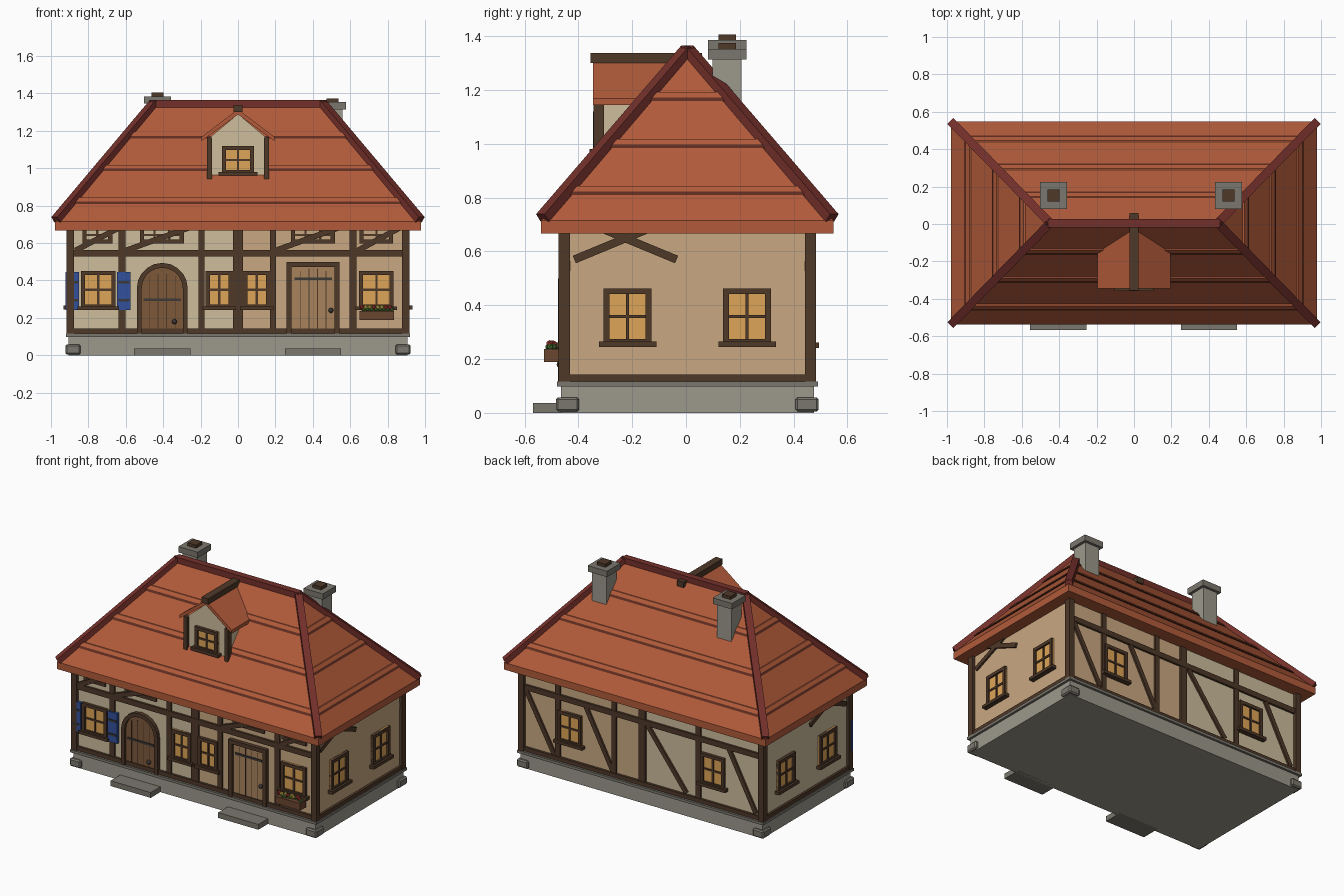
import bpy, bmesh, math, random
from mathutils import Matrix, Vector

if "Cube" in bpy.data.objects:
    bpy.data.objects.remove(bpy.data.objects["Cube"])

random.seed(4)
MATS = {}
COLORS = dict(roof="B25B3A", lip="5E2C1E", ridge="74302B", wood="4E3828", cream="CDBD9C", tan="C9A882",
              stone="9C988C", dark_stone="7A776D", glass="DEA557", blue="32509B", door="7D583A",
              light_door="A8845C", iron="3C3835", box="6B4630", leaf="4F7A35", red="B23A35", yellow="D8C050")


def mat(key):
    if key not in MATS:
        c = [int(COLORS[key][i:i + 2], 16) / 255 for i in (0, 2, 4)]
        MATS[key] = bpy.data.materials.new(key)
        MATS[key].diffuse_color = [((v + .055) / 1.055) ** 2.4 for v in c] + [1]
    return MATS[key]


def finish(name, bm, key):
    bmesh.ops.recalc_face_normals(bm, faces=bm.faces)
    me = bpy.data.meshes.new(name)
    bm.to_mesh(me)
    bm.free()
    me.materials.append(mat(key))
    ob = bpy.data.objects.new(name, me)
    bpy.context.collection.objects.link(ob)
    return ob


# Wall frames: local x runs along the wall, local -y points outward
def frame(deg):
    return Matrix.Translation((0, .005, 0)) @ Matrix.Rotation(math.radians(deg), 4, 'Z')


FRONT, RIGHT, BACK, LEFT = frame(0), frame(90), frame(180), frame(-90)
FD, SD = .455, .898          # wall distance from the centre: front/back, sides


def prism(name, M, pts, o0, o1, key):
    bm = bmesh.new()
    f = bm.faces.new([bm.verts.new(M @ Vector((x, -o0, z))) for x, z in pts])
    r = bmesh.ops.extrude_face_region(bm, geom=[f])
    move = M.to_3x3() @ Vector((0, o0 - o1, 0))
    bmesh.ops.translate(bm, vec=move, verts=[v for v in r['geom'] if isinstance(v, bmesh.types.BMVert)])
    return finish(name, bm, key)


def box(name, M, x0, x1, z0, z1, o0, o1, key):
    return prism(name, M, [(x0, z0), (x1, z0), (x1, z1), (x0, z1)], o0, o1, key)


def beam(name, p, q, w, d, normal, key):
    p, q = Vector(p), Vector(q)
    t = (q - p).normalized()
    s = t.cross(Vector(normal)).normalized()
    n = s.cross(t)
    R = Matrix((s * w, n * d, t * (q - p).length)).transposed().to_4x4()
    bm = bmesh.new()
    bmesh.ops.create_cube(bm, size=1, matrix=Matrix.Translation((p + q) / 2) @ R)
    return finish(name, bm, key)


def brace(M, D, x0, z0, x1, z1):
    n = M.to_3x3() @ Vector((0, -1, 0))
    beam("brace", M @ Vector((x0, -D, z0)), M @ Vector((x1, -D, z1)), .03, .024, n, "wood")


def window(M, D, cx, w, z0, z1, cols=2, sill=True):
    x0, x1, t = cx - w / 2, cx + w / 2, .022
    box("window_glass", M, x0, x1, z0, z1, D - .02, D + .008, "glass")
    for a, b, c, d in ((x0, x0 + t, z0, z1), (x1 - t, x1, z0, z1), (x0, x1, z0, z0 + t), (x0, x1, z1 - t, z1)):
        box("window_frame", M, a, b, c, d, D - .02, D + .02, "wood")
    for i in range(1, cols):
        x = x0 + w * i / cols
        box("mullion", M, x - .006, x + .006, z0, z1, D, D + .014, "wood")
    zm = (z0 + z1) / 2
    box("glazing_bar", M, x0, x1, zm - .006, zm + .006, D, D + .014, "wood")
    if sill:
        box("window_sill", M, x0 - .018, x1 + .018, z0 - .008, z0 + .012, D - .01, D + .034, "wood")


# Stone base, corner stones and door steps
box("foundation", FRONT, -.905, .905, 0, .1, -.47, .47, "stone")
box("foundation_ledge", FRONT, -.92, .92, .098, .116, -.485, .485, "dark_stone")
for sx in (-1, 1):
    for sy in (-1, 1):
        ob = box("corner_stone", FRONT, sx * .882 - .041, sx * .882 + .041, .005, .058,
                 sy * .445 - .043, sy * .445 + .043, "dark_stone")
        b = ob.modifiers.new("bevel", 'BEVEL')
        b.width, b.segments = .008, 1
for x in (-.405, .4):
    box("door_step", FRONT, x - .15, x + .15, 0, .036, .44, .573, "dark_stone")

# Walls, two halves in two plasters
box("cream_wall", FRONT, -SD, 0, .1, .69, -FD, FD, "cream")
box("tan_wall", FRONT, 0, SD, .1, .69, -FD, FD, "tan")

# Timber frame
for sx in (-1, 1):
    for sy in (-1, 1):
        box("corner_post", FRONT, sx * .897 - .02, sx * .897 + .02, .115, .69,
            sy * .458 - .021, sy * .458 + .021, "wood")
for M, D, L in ((FRONT, FD, .9), (BACK, FD, .9), (RIGHT, SD, .46), (LEFT, SD, .46)):
    box("sill_beam", M, -L, L, .115, .143, D - .02, D + .016, "wood")
for M in (FRONT, BACK):
    box("middle_beam", M, -.9, .9, .528, .564, FD - .02, FD + .014, "wood")
for x, w in ((-.62, .038), (-.195, .034), (0, .055), (.187, .034), (.615, .038)):
    box("front_post", FRONT, x - w / 2, x + w / 2, .14, .69, FD - .02, FD + .012, "wood")
for x, w in ((-.63, .035), (-.21, .035), (0, .05), (.42, .035)):
    box("back_post", BACK, x - w / 2, x + w / 2, .14, .69, FD - .02, FD + .012, "wood")
for x0, x1 in ((-.87, -.62), (-.6, -.24), (.2, .56), (.64, .88)):
    brace(FRONT, FD + .008, x0, .56, x1, .69)
for x0, x1 in ((-.87, -.66), (-.42, -.22), (.04, .33), (.65, .85)):
    brace(BACK, FD, x0, .53, x1, .15)
for M, s in ((RIGHT, 1), (LEFT, -1)):
    brace(M, SD, s * -.42, .57, s * -.13, .69)
    brace(M, SD, s * -.04, .57, s * -.33, .69)

# Windows
for x, w in ((-.747, .185), (-.1, .145), (.1, .145), (.74, .185)):
    window(FRONT, FD, x, w, .25, .45)
for x, w, c in ((-.752, .16, 2), (-.407, .235, 3), (.4, .235, 3), (.74, .18, 2)):
    window(FRONT, FD - .008, x, w, .597, .69, c, False)
for M in (RIGHT, LEFT):
    for x in (-.222, .222):
        window(M, SD, x, .178, .253, .463)
for x in (-.54, .53):
    window(BACK, FD, x, .178, .25, .46)

# Blue shutters
for x in (-.885, -.61):
    box("shutter", FRONT, x - .036, x + .036, .242, .445, FD, FD + .02, "blue")
    for z in (.295, .39):
        box("shutter_slat", FRONT, x - .03, x + .03, z - .007, z + .007, FD, FD + .024, "iron")

# Flower box
box("flower_box", FRONT, .65, .835, .19, .238, FD + .015, FD + .078, "box")
for i in range(16):
    key = "leaf" if i % 2 else random.choice(("red", "yellow", "red"))
    bm = bmesh.new()
    bmesh.ops.create_icosphere(bm, subdivisions=1, radius=.013, matrix=Matrix.Translation(
        (.662 + i * .0107, -.5 + random.uniform(-.012, .012), .245 + (0 if i % 2 else .012))))
    finish("leaf" if i % 2 else "flower", bm, key)


# Arched door
def arch(cx, r, z0, zs, n=10):
    return [(cx + r, z0)] + [(cx + r * math.cos(math.pi * i / n), zs + r * math.sin(math.pi * i / n))
                             for i in range(n + 1)] + [(cx - r, z0)]


DX = -.405
prism("arched_door", FRONT, arch(DX, .118, .116, .358), FD - .02, FD + .01, "door")
prism("arched_door_frame", FRONT, arch(DX, .136, .116, .358) + arch(DX, .11, .116, .358)[::-1],
      FD - .02, FD + .026, "wood")
# Square door
EX = .402
box("square_door", FRONT, EX - .12, EX + .12, .116, .48, FD - .02, FD + .01, "light_door")
for a, b, c, d in ((-.142, -.115, .116, .5), (.115, .142, .116, .5), (-.142, .142, .473, .5)):
    box("square_door_frame", FRONT, EX + a, EX + b, c, d, FD - .02, FD + .026, "wood")
# Plank seams, hinge straps and knobs
for x, top, zh, kx, kz in ((DX, .44, .298, .065, .18), (EX, .47, .41, .095, .24)):
    for i in (-1.5, -.5, .5, 1.5):
        box("plank_seam", FRONT, x + i * .046 - .002, x + i * .046 + .002, .12, top - abs(i) * .012,
            FD, FD + .012, "wood")
    box("hinge_strap", FRONT, x - .1, x + .1, zh - .007, zh + .007, FD, FD + .016, "iron")
    bm = bmesh.new()
    bmesh.ops.create_uvsphere(bm, u_segments=10, v_segments=6, radius=.014,
                              matrix=Matrix.Translation((x + kx, -FD - .012, kz)))
    finish("door_knob", bm, "iron")


# Hipped roof with overlapping courses
def roof_slice(name, z0, z1, grow, key, fascia=None):
    bm = bmesh.new()
    rings = []
    for z in ([fascia] if fascia else []) + [z0, z1]:
        t = max(0, (z - .715) / .635)
        hx, hy = .978 - .528 * t + grow, max(.543 * (1 - t), .002) + grow
        rings.append([bm.verts.new((sx * hx, .005 + sy * hy, z))
                      for sx, sy in ((-1, -1), (1, -1), (1, 1), (-1, 1))])
    bm.faces.new(rings[0])
    bm.faces.new(rings[-1])
    for a, b in zip(rings, rings[1:]):
        for i in range(4):
            j = (i + 1) % 4
            bm.faces.new((a[i], a[j], b[j], b[i]))
    finish(name, bm, key)


roof_slice("roof", .715, 1.35, 0, "roof", .667)
for z in (.81, .985, 1.16):
    roof_slice("course_shadow", z, z + .013, .007, "lip")
    roof_slice("course_lip", z + .013, z + .033, .009, "roof")

# Ridge and hip caps
beam("ridge_cap", (-.46, .005, 1.344), (.46, .005, 1.344), .045, .042, (0, 0, 1), "ridge")
for sx in (-1, 1):
    for sy in (-1, 1):
        beam("hip_cap", (sx * .974, .005 + sy * .538, .725), (sx * .448, .005, 1.35), .045, .036, (0, 0, 1), "ridge")

# Chimneys
for x, top in ((-.43, 1.385), (.505, 1.353)):
    for name, r, z0, z1, key in (("chimney_shaft", .054, 1.02, top - .03, "stone"),
                                 ("chimney_cap", .072, top - .04, top, "dark_stone"),
                                 ("chimney_pot", .032, top - .01, top + .021, "wood")):
        box(name, FRONT, x - r, x + r, z0, z1, -.148 - r, -.148 + r, key)

# Dormer
prism("dormer_body", FRONT, [(-.15, .9), (.15, .9), (.15, 1.165), (0, 1.29), (-.15, 1.165)], .03, .33, "cream")
for s in (-1, 1):
    box("dormer_post", FRONT, s * .153 - .013, s * .153 + .013, .94, 1.165, .31, .348, "wood")
    prism("dormer_roof", FRONT, [(0, 1.315), (s * .195, 1.168), (s * .195, 1.145), (0, 1.288)], .03, .351, "roof")
box("dormer_ridge", FRONT, -.025, .025, 1.3, 1.338, -.055, .36, "wood")
window(FRONT, .33, 0, .17, .968, 1.12)

for m in bpy.data.materials:
    if m.users and not m.is_grease_pencil:
        m.use_nodes = True
        m.node_tree.nodes["Principled BSDF"].inputs["Base Color"].default_value = m.diffuse_color
